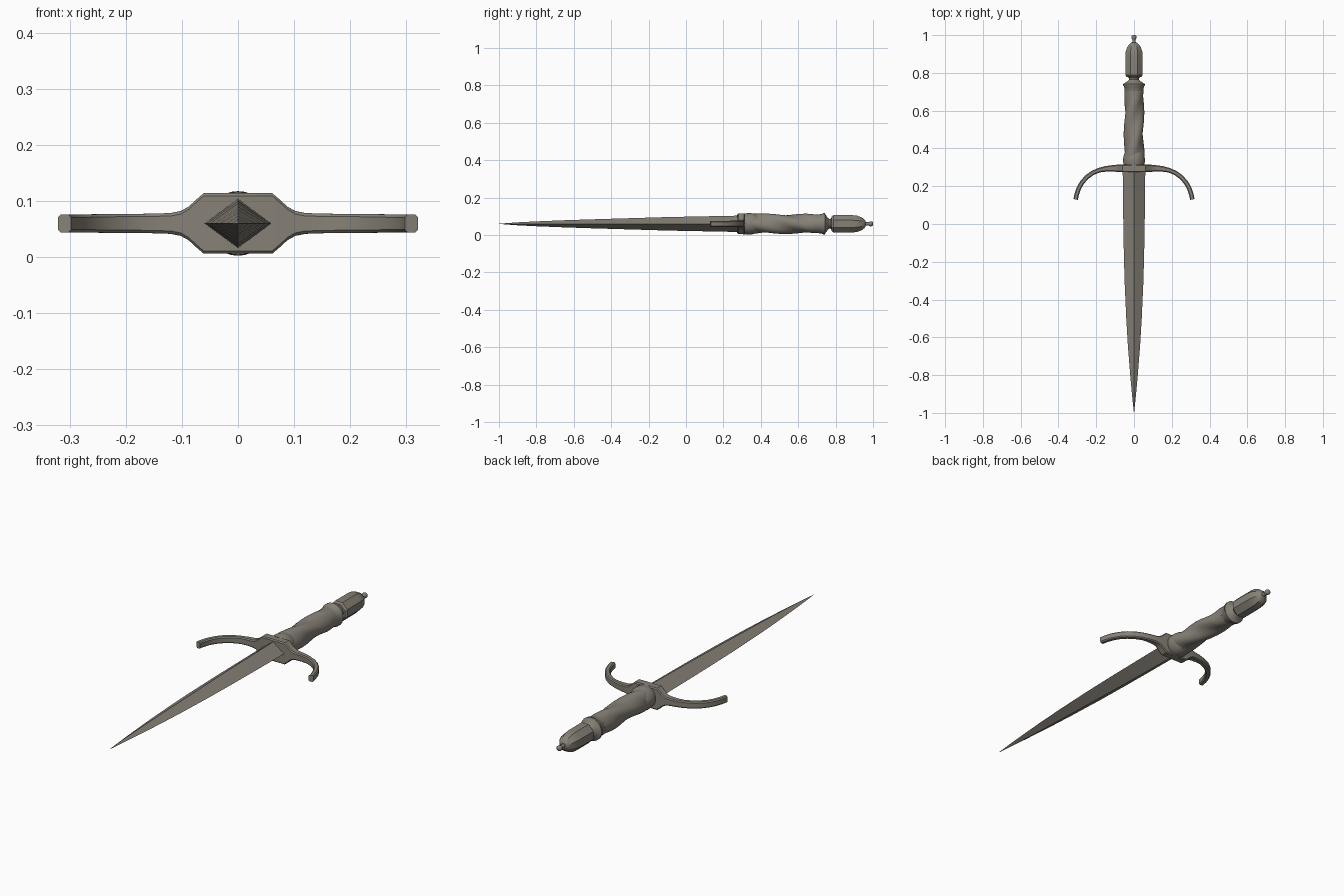
import bpy, bmesh, math
from mathutils import Vector

cube = bpy.data.objects.get("Cube")
if cube:
    bpy.data.objects.remove(cube, do_unlink=True)

ZC = 0.06  # height of the dagger's long axis

metal = bpy.data.materials.new("aged grey metal")
metal.use_nodes = True
colour = (0.24, 0.22, 0.185, 1)
metal.diffuse_color = colour
metal.node_tree.nodes["Principled BSDF"].inputs["Base Color"].default_value = colour


def loft(name, rings, angle=30):
    """Skin a list of equal-length point rings and cap both ends."""
    bm = bmesh.new()
    rows = [[bm.verts.new(p) for p in ring] for ring in rings]
    n = len(rows[0])
    for a, b in zip(rows, rows[1:]):
        for i in range(n):
            j = (i + 1) % n
            bm.faces.new((a[i], a[j], b[j], b[i]))
    bm.faces.new(rows[0][::-1])
    bm.faces.new(rows[-1])
    bmesh.ops.remove_doubles(bm, verts=bm.verts, dist=1e-5)
    bmesh.ops.recalc_face_normals(bm, faces=bm.faces)
    mesh = bpy.data.meshes.new(name)
    bm.to_mesh(mesh)
    bm.free()
    mesh.materials.append(metal)
    obj = bpy.data.objects.new(name, mesh)
    bpy.context.collection.objects.link(obj)
    bpy.ops.object.select_all(action='DESELECT')
    obj.select_set(True)
    bpy.context.view_layer.objects.active = obj
    bpy.ops.object.shade_smooth_by_angle(angle=math.radians(angle))
    return obj


def ring(y, rx, rz, sides, turn=0.0):
    """Elliptical ring across the long axis."""
    return [(rx * math.cos(turn + math.tau * i / sides), y,
             ZC + rz * math.sin(turn + math.tau * i / sides)) for i in range(sides)]


def lathe(name, profile, sides, turn=0.0, angle=30):
    return loft(name, [ring(y, r, r, sides, turn) for y, r in profile], angle)


# Blade: diamond section, bowed edges tapering to a point
blade = [(0.30, 0.060, 0.044), (0.10, 0.058, 0.040), (-0.10, 0.055, 0.036),
         (-0.30, 0.050, 0.030), (-0.50, 0.041, 0.024), (-0.65, 0.032, 0.019),
         (-0.80, 0.020, 0.013), (-0.90, 0.011, 0.008), (-1.0, 0.0005, 0.0005)]
loft("blade", [ring(y, w, h, 4) for y, w, h in blade], 20)

# Guard block with chamfered corners, flaring into the curved arms
# columns: x, y centre, half height
half_guard = [(0.0, 0.295, 0.054), (0.061, 0.295, 0.054), (0.075, 0.295, 0.042),
              (0.088, 0.295, 0.030), (0.102, 0.295, 0.022), (0.12, 0.294, 0.0185),
              (0.15, 0.292, 0.0175), (0.185, 0.285, 0.017), (0.22, 0.270, 0.017),
              (0.25, 0.248, 0.0165), (0.275, 0.220, 0.016), (0.293, 0.188, 0.016),
              (0.304, 0.155, 0.016), (0.309, 0.130, 0.016)]
guard = [(-x, y, h) for x, y, h in half_guard[:0:-1]] + half_guard
rings = []
for i, (x, y, h) in enumerate(guard):
    a, b = guard[max(i - 1, 0)], guard[min(i + 1, len(guard) - 1)]
    across = Vector((a[1] - b[1], b[0] - a[0], 0)).normalized()
    t = max(0.012, 0.021 - 0.07 * max(0, abs(x) - 0.06))  # half thickness
    c = 0.005  # bevelled corners
    section = [(t, h - c), (t - c, h), (c - t, h), (-t, h - c),
               (-t, c - h), (c - t, -h), (t - c, -h), (t, c - h)]
    rings.append([Vector((x, y, ZC + v)) + across * u for u, v in section])
loft("crossguard", rings, 35)

# Grip: round at the ends, with shallow spiral lobes between
steps, sides = 48, 32
rings = []
for k in range(steps + 1):
    t = k / steps
    y = 0.305 + 0.40 * t
    radius = 0.050 + 0.006 * (1 - t) ** 6
    depth = 0.0045 * min(1, 6 * t, 6 * (1 - t))
    ripple = []
    for i in range(sides):
        a = math.tau * i / sides
        r = radius + depth * math.sin(3 * a + 11 * t)
        ripple.append((r * math.cos(a), y, ZC + r * math.sin(a)))
    rings.append(ripple)
loft("twisted_grip", rings, 50)

# Rounded ferrule where the grip meets the guard
lathe("grip_ferrule", [(0.31, 0.054), (0.325, 0.057), (0.345, 0.0575),
                       (0.365, 0.054), (0.38, 0.048)], 32, angle=40)

# Flared collar and narrow neck before the pommel
lathe("grip_collar", [(0.69, 0.046), (0.705, 0.050), (0.727, 0.052), (0.733, 0.057),
                      (0.742, 0.057), (0.747, 0.048), (0.758, 0.032), (0.765, 0.026),
                      (0.772, 0.026), (0.776, 0.031), (0.785, 0.031)], 24, angle=40)

# Eight-sided pommel with a tapered end
lathe("pommel", [(0.779, 0.042), (0.788, 0.050), (0.89, 0.050), (0.915, 0.047),
                 (0.938, 0.038), (0.953, 0.026), (0.96, 0.016)], 8, math.pi / 8, 30)

# Small end button on a short stem
lathe("pommel_button", [(0.955, 0.012), (0.966, 0.0085), (0.977, 0.009), (0.983, 0.013),
                        (0.992, 0.0135), (0.998, 0.010), (1.0, 0.005)], 16, angle=50)
